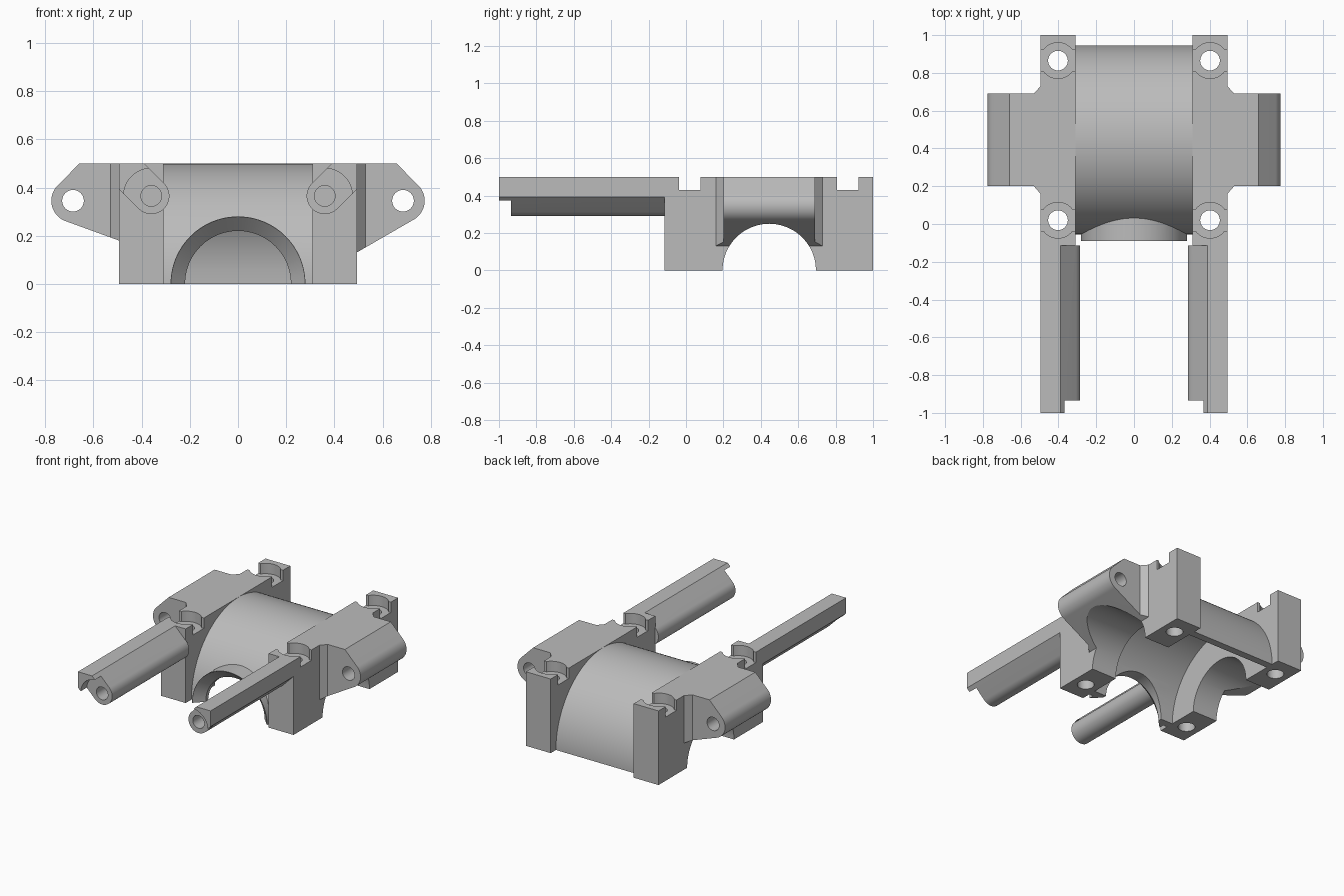
import bpy, bmesh
from math import cos, sin, radians, tan

cube = bpy.data.objects.get("Cube")
if cube:
    bpy.data.objects.remove(cube, do_unlink=True)

# Single cast metal colour
metal = bpy.data.materials.new("cast_grey")
metal.use_nodes = True
GREY = (0.5, 0.5, 0.5, 1)
metal.diffuse_color = GREY
metal.node_tree.nodes["Principled BSDF"].inputs["Base Color"].default_value = GREY


def arc(cu, cv, r, a0, a1, n=48):
    """Points on an arc, angles in degrees."""
    angles = [radians(a0 + (a1 - a0) * i / n) for i in range(n + 1)]
    return [(cu + r * cos(a), cv + r * sin(a)) for a in angles]


def circle(cu, cv, r):
    return arc(cu, cv, r, 0, 360)[:-1]


def rect(u0, u1, v0, v1):
    return [(u0, v0), (u1, v0), (u1, v1), (u0, v1)]


def place(axis, u, v, w):
    return {"x": (w, u, v), "y": (u, w, v), "z": (u, v, w)}[axis]


def loft(name, axis, rings):
    """Solid through (outline, position) rings along one axis."""
    bm = bmesh.new()
    loops = [[bm.verts.new(place(axis, u, v, w)) for u, v in pts] for pts, w in rings]
    for lo, hi in zip(loops, loops[1:]):
        for i in range(len(lo)):
            bm.faces.new((lo[i - 1], lo[i], hi[i], hi[i - 1]))
    bm.faces.new(loops[0])
    bm.faces.new(loops[-1])
    bmesh.ops.recalc_face_normals(bm, faces=bm.faces)
    mesh = bpy.data.meshes.new(name)
    bm.to_mesh(mesh)
    bm.free()
    mesh.materials.append(metal)
    obj = bpy.data.objects.new(name, mesh)
    bpy.context.collection.objects.link(obj)
    return obj


def prism(name, axis, pts, w0, w1):
    return loft(name, axis, [(pts, w0), (pts, w1)])


def combine(target, tool, operation):
    """Apply a boolean and discard the tool."""
    mod = target.modifiers.new("bool", "BOOLEAN")
    mod.operation, mod.object, mod.solver = operation, tool, "EXACT"
    bpy.context.view_layer.objects.active = target
    bpy.ops.object.modifier_apply(modifier=mod.name)
    bpy.data.objects.remove(tool, do_unlink=True)


MID = 0.445           # axle centre along y
WALL = (0.31, 0.495)  # side wall inner and outer x
FRONT = -0.115

# Arched shell between the walls, with the round front boss
housing = prism("gearbox_housing", "x", arc(MID, 0, 0.4995, 0, 180, 96), -0.35, 0.35)
combine(housing, prism("front_boss", "y", arc(0, 0, 0.28, 0, 180), -0.09, 0.15), "UNION")


def ear(s, low):
    """Pivot ear: side profile limited by a flared footprint."""
    cx, cz, r, root = 0.685, 0.345, 0.09, 0.4
    tip = arc(cx, cz, r, -low, 45, 24)
    x0, z0 = tip[0]
    pts = [(root, z0 - (x0 - root) * tan(radians(90 - low)))] + tip
    pts += [(0.658, 0.5), (root, 0.5)]
    part = prism("ear", "y", [(s * x, z) for x, z in pts], 0.1, 0.8)
    half = [(root, 0.285), (0.495, 0.285), (0.53, 0.245), (0.9, 0.245)]
    plan = [(s * x, MID + y) for x, y in half] + [(s * x, MID - y) for x, y in reversed(half)]
    combine(part, prism("footprint", "z", plan, -0.1, 0.7), "INTERSECT")
    combine(part, prism("pivot_hole", "y", circle(s * cx, cz, 0.045), 0, 1), "DIFFERENCE")
    return part


def arm(s):
    """Front arm: round tube blended into a square outer corner."""
    cx, cz = 0.36, 0.365
    pts = arc(cx, cz, 0.075, 135, 315, 32) + [(0.495, 0.394), (0.495, 0.5), (0.389, 0.5)]
    part = prism("arm", "y", [(s * x, z) for x, z in pts], -1, FRONT + 0.002)
    for r, end in ((0.115, -0.935), (0.043, FRONT - 0.01)):
        combine(part, prism("bore", "y", circle(s * cx, cz, r), -1.1, end), "DIFFERENCE")
    return part


# Side walls, ears and arms
for s, low in ((1, 60), (-1, 70)):
    x0, x1 = sorted((s * WALL[0], s * WALL[1]))
    combine(housing, prism("side_wall", "z", rect(x0, x1, FRONT, 1), 0, 0.5), "UNION")
    combine(housing, ear(s, low), "UNION")
    combine(housing, arm(s), "UNION")

# Inner cavity and axle bore
combine(housing, prism("cavity", "x", circle(MID, 0, 0.45), -WALL[0], WALL[0]), "DIFFERENCE")
combine(housing, prism("axle_bore", "x", circle(MID, 0, 0.25), -1, 1), "DIFFERENCE")

# Tapered front bore
taper = loft("front_bore", "y", [(circle(0, 0, r), y) for r, y in
                                 ((0.279, -0.1), (0.279, -0.09), (0.22, -0.03), (0.22, 0.3))])
combine(housing, taper, "DIFFERENCE")

# Bolt holes with open counterbores
for x in (-0.4025, 0.4025):
    for y in (0.02, 0.865):
        for outline, base in ((circle(x, y, 0.052), -0.1), (circle(x, y, 0.095), 0.43),
                              (rect(x - 0.12, x + 0.12, y - 0.058, y + 0.058), 0.43)):
            combine(housing, prism("bolt_cut", "z", outline, base, 0.6), "DIFFERENCE")

bpy.ops.object.select_all(action="DESELECT")
housing.select_set(True)
bpy.context.view_layer.objects.active = housing
bpy.ops.object.shade_smooth_by_angle(angle=radians(25))
